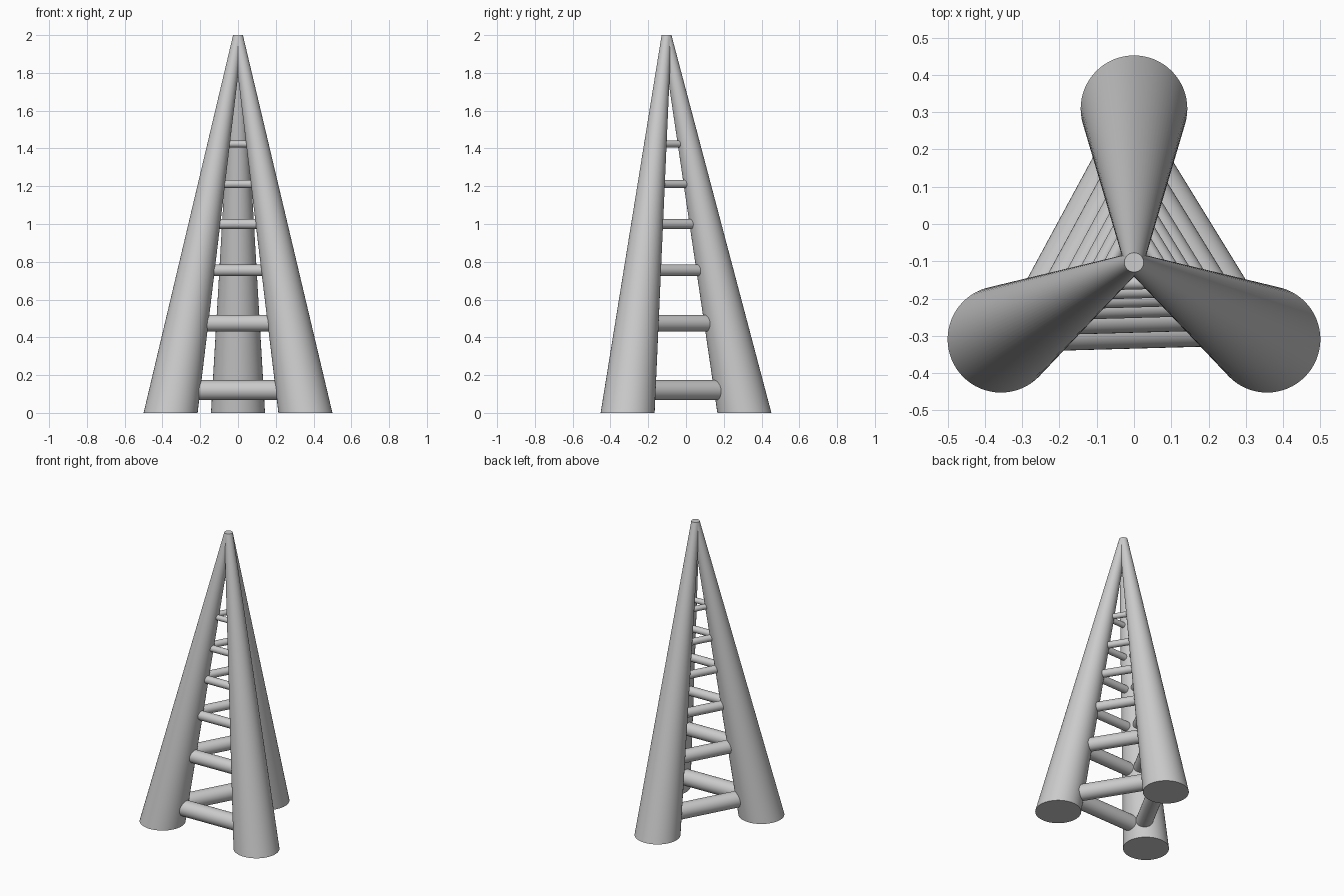
import bpy, bmesh, math
from mathutils import Vector, Matrix

if "Cube" in bpy.data.objects:
    bpy.data.objects.remove(bpy.data.objects["Cube"])

AXIS = Vector((0, -0.103, 0))      # common apex axis of the tripod
SPREAD, HEIGHT = 0.412, 2.0        # foot distance from axis, total height
R_FOOT, R_TIP = 0.143, 0.026


def finish(bm, name):
    bmesh.ops.recalc_face_normals(bm, faces=bm.faces)
    me = bpy.data.meshes.new(name)
    bm.to_mesh(me)
    bm.free()
    ob = bpy.data.objects.new(name, me)
    bpy.context.collection.objects.link(ob)
    bpy.ops.object.select_all(action='DESELECT')
    bpy.context.view_layer.objects.active = ob
    ob.select_set(True)
    bpy.ops.object.shade_smooth_by_angle(angle=math.radians(40))
    return ob


def make_leg(name, angle):
    # leaning cone with level foot and tip circles
    bm = bmesh.new()
    foot = AXIS + Vector((math.cos(angle), math.sin(angle), 0)) * SPREAD
    tip = AXIS + Vector((0, 0, HEIGHT))
    n = 64
    rings = []
    for c, r in ((foot, R_FOOT), (tip, R_TIP)):
        rings.append([bm.verts.new(c + Vector((r * math.cos(2 * math.pi * i / n),
                                               r * math.sin(2 * math.pi * i / n), 0)))
                      for i in range(n)])
    a, b = rings
    for i in range(n):
        j = (i + 1) % n
        bm.faces.new((a[i], a[j], b[j], b[i]))
    bm.faces.new(a[::-1])
    bm.faces.new(b)
    finish(bm, name)


def make_rung(name, turn, z, r):
    # horizontal bar between two legs, very slightly skewed
    f = 1 - z / HEIGHT
    bm = bmesh.new()
    m = (Matrix.Translation(AXIS + Vector((0, 0, z)))
         @ Matrix.Rotation(turn, 4, 'Z')
         @ Matrix.Translation((0, -0.92 * SPREAD * f / 2, 0))
         @ Matrix.Rotation(0.028, 4, 'Z')
         @ Matrix.Rotation(math.pi / 2, 4, 'Y'))
    bmesh.ops.create_cone(bm, cap_ends=True, segments=32, radius1=r, radius2=r,
                          depth=math.sqrt(3) * SPREAD * f, matrix=m)
    finish(bm, name)


# three legs
for name, deg in (("back_leg", 90), ("left_leg", 210), ("right_leg", 330)):
    make_leg(name, math.radians(deg))

# six tiers of rungs on each of the three sides
TIERS = [(0.12, 0.053), (0.475, 0.044), (0.755, 0.031),
         (1.0, 0.026), (1.212, 0.022), (1.424, 0.018)]
for side, deg in (("front", 0), ("right", 120), ("left", 240)):
    for k, (z, r) in enumerate(TIERS):
        make_rung(f"{side}_rung_{k + 1}", math.radians(deg), z, r)
